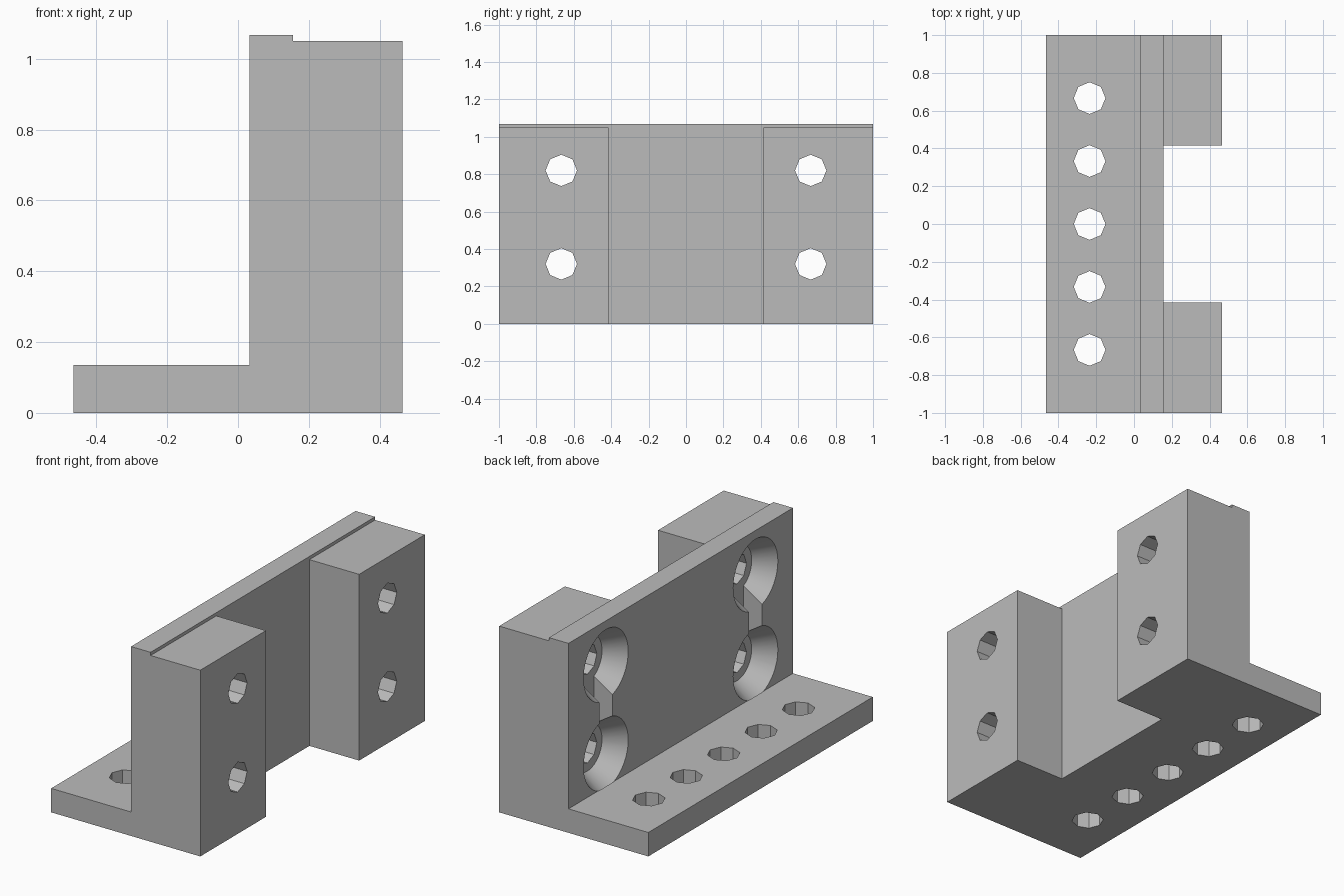
import bpy, bmesh
from math import pi, radians
from mathutils import Matrix

cube = bpy.data.objects.get("Cube")
if cube:
    bpy.data.objects.remove(cube, do_unlink=True)

GREY = (0.5, 0.5, 0.5, 1)
grey = bpy.data.materials.new("plain grey")
grey.use_nodes = True
grey.diffuse_color = GREY
grey.node_tree.nodes["Principled BSDF"].inputs["Base Color"].default_value = GREY

# Main levels of the bracket
X_FLANGE, X_FACE, X_WALL, X_BACK = -0.465, 0.033, 0.155, 0.465
Z_FLANGE, Z_BLOCK, Z_WALL = 0.135, 1.05, 1.068
HOLE_R, SINK_DEPTH = 0.084, 0.115


def finish(bm, name):
    bmesh.ops.recalc_face_normals(bm, faces=bm.faces)
    mesh = bpy.data.meshes.new(name)
    bm.to_mesh(mesh)
    bm.free()
    mesh.materials.append(grey)
    ob = bpy.data.objects.new(name, mesh)
    bpy.context.collection.objects.link(ob)
    return ob


def box(name, lo, hi):
    bm = bmesh.new()
    bmesh.ops.create_cube(bm, size=1)
    for v in bm.verts:
        v.co = [(a + b) / 2 + c * (b - a) for a, b, c in zip(lo, hi, v.co)]
    return finish(bm, name)


def cone(name, centre, length, r1, r2, sides, along_x=False):
    # r1 sits at the low end of the axis, r2 at the high end
    turn = Matrix.Rotation(pi / 2, 4, "Y") if along_x else Matrix()
    bm = bmesh.new()
    bmesh.ops.create_cone(bm, cap_ends=True, segments=sides, radius1=r1, radius2=r2,
                          depth=length, matrix=Matrix.Translation(centre) @ turn)
    return finish(bm, name)


# Bracket body: stepped side profile extruded along y
profile = [(X_FLANGE, 0), (X_BACK, 0), (X_BACK, Z_BLOCK), (X_WALL, Z_BLOCK),
           (X_WALL, Z_WALL), (X_FACE, Z_WALL), (X_FACE, Z_FLANGE), (X_FLANGE, Z_FLANGE)]
bm = bmesh.new()
face = bm.faces.new([bm.verts.new((x, -1, z)) for x, z in profile])
side = bmesh.ops.extrude_face_region(bm, geom=[face])["geom"]
bmesh.ops.translate(bm, vec=(0, 2, 0), verts=[g for g in side if isinstance(g, bmesh.types.BMVert)])
body = finish(bm, "bracket_body")

# Gap between the two rear blocks
cutters = [box("block_gap", (X_WALL, -0.415, -0.1), (0.6, 0.415, 1.2))]

# Row of flange holes
for i in range(-2, 3):
    cutters.append(cone("flange_hole", (-0.235, i / 3, 0.07), 0.4, HOLE_R, HOLE_R, 8))

# Countersunk bolt holes in pairs, each pair joined by a slot
for y in (-2 / 3, 2 / 3):
    cutters.append(box("sink_slot", (X_FACE - 0.05, y - 0.058, 0.32),
                       (X_FACE + SINK_DEPTH, y + 0.058, 0.82)))
    for z in (0.32, 0.82):
        cutters.append(cone("countersink", (X_FACE + SINK_DEPTH / 2 - 0.001, y, z),
                            SINK_DEPTH + 0.002, 0.2, 0.13, 40, True))
        cutters.append(cone("bolt_hole", (0.3, y, z), 0.5, HOLE_R, HOLE_R, 8, True))

# Cut the body and drop the cutters
bpy.ops.object.select_all(action="DESELECT")
bpy.context.view_layer.objects.active = body
body.select_set(True)
for cutter in cutters:
    mod = body.modifiers.new("cut", "BOOLEAN")
    mod.operation, mod.solver, mod.object = "DIFFERENCE", "EXACT", cutter
    bpy.ops.object.modifier_apply(modifier=mod.name)
    bpy.data.objects.remove(cutter, do_unlink=True)

bpy.ops.object.shade_smooth_by_angle(angle=radians(25))
